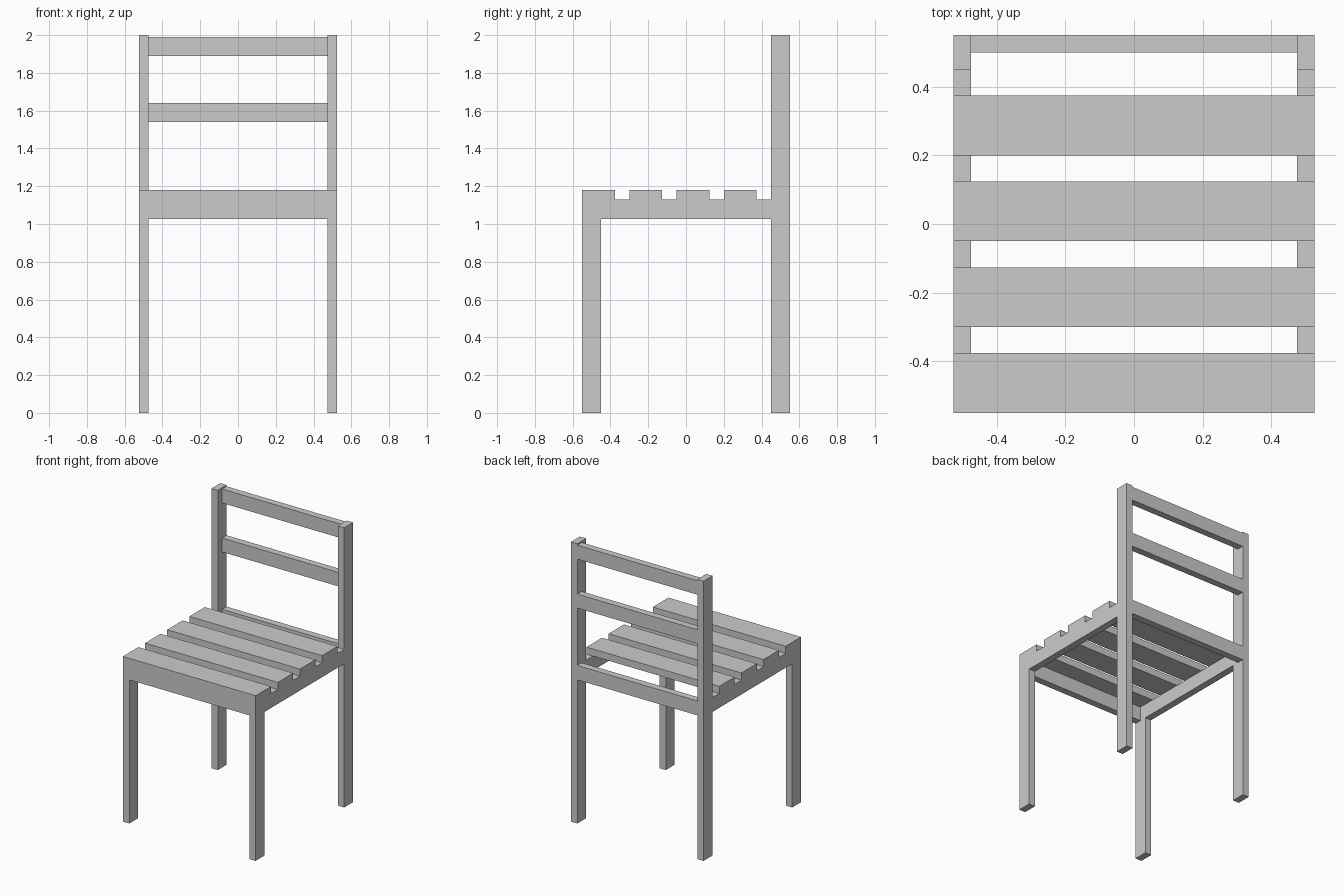
import bpy

if "Cube" in bpy.data.objects:
    bpy.data.objects.remove(bpy.data.objects["Cube"])


def box(name, x, y, z):
    """Add a box spanning the (min, max) ranges on each axis."""
    bpy.ops.mesh.primitive_cube_add(size=1)
    ob = bpy.context.object
    ob.name = name
    ranges = (x, y, z)
    for v in ob.data.vertices:
        v.co = [r[0] if c < 0 else r[1] for c, r in zip(v.co, ranges)]
    return ob


INNER, OUTER = 0.475, 0.525
SEAT_LOW, SEAT = 1.027, 1.13

# Legs and side rails, left and right
for side, s in (("left", -1), ("right", 1)):
    x = tuple(sorted((s * INNER, s * OUTER)))
    box(f"front_leg_{side}", x, (-0.55, -0.45), (0, SEAT))
    box(f"back_post_{side}", x, (0.45, 0.55), (0, 2.0))
    box(f"side_rail_{side}", x, (-0.45, 0.45), (SEAT_LOW, SEAT))

# Cross rails between the legs
span = (-INNER, INNER)
box("front_rail", span, (-0.55, -0.50), (SEAT_LOW, SEAT))
box("rear_seat_rail", span, (0.50, 0.55), (SEAT_LOW, SEAT))
box("lower_back_rail", span, (0.50, 0.55), (1.54, 1.64))
box("top_back_rail", span, (0.50, 0.55), (1.89, 1.99))

# Seat slats
for i in range(4):
    y = -0.55 + 0.25 * i
    box(f"seat_slat_{i + 1}", (-OUTER, OUTER), (y, y + 0.174), (SEAT, 1.181))
